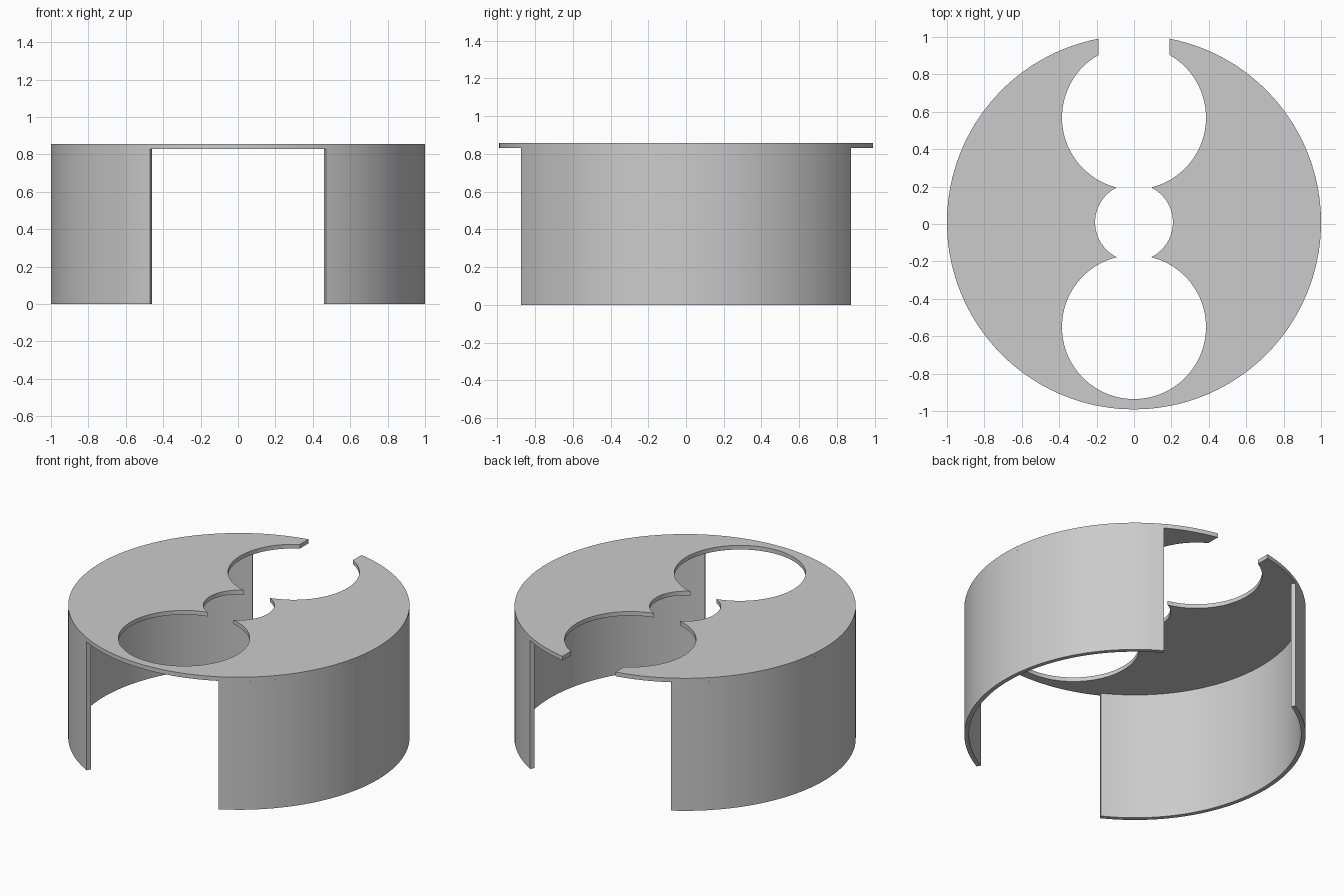
import bpy, bmesh
from math import sin, cos, asin, acos, sqrt, pi, radians

if "Cube" in bpy.data.objects:
    bpy.data.objects.remove(bpy.data.objects["Cube"], do_unlink=True)

CY = 0.009                 # centre of the round plan
R, T = 1.0, 0.027          # outer radius, sheet thickness
WALL_TOP, TOP = 0.83, 0.857
BIG, SMALL, OFFSET = 0.385, 0.208, 0.56   # hole radii, big hole distance
GAP = 0.19                 # half width of the rear slot

grey = bpy.data.materials.new("light grey")
grey.use_nodes = True
grey.diffuse_color = (0.6, 0.6, 0.6, 1)
grey.node_tree.nodes["Principled BSDF"].inputs["Base Color"].default_value = (0.6, 0.6, 0.6, 1)


def arc(cy, r, a0, a1, n):
    """Points on an arc centred on the y axis."""
    return [(r * cos(a0 + (a1 - a0) * i / n), cy + r * sin(a0 + (a1 - a0) * i / n))
            for i in range(n + 1)]


def extrude_outline(name, outline, z0, z1):
    """Solid prism from a closed plan outline."""
    bm = bmesh.new()
    base = bm.faces.new([bm.verts.new((x, y, z0)) for x, y in outline])
    ext = bmesh.ops.extrude_face_region(bm, geom=[base], use_keep_orig=True)
    top = [v for v in ext["geom"] if isinstance(v, bmesh.types.BMVert)]
    bmesh.ops.translate(bm, verts=top, vec=(0, 0, z1 - z0))
    bmesh.ops.recalc_face_normals(bm, faces=bm.faces)
    bmesh.ops.triangulate(bm, faces=[f for f in bm.faces if len(f.verts) > 4])
    mesh = bpy.data.meshes.new(name)
    bm.to_mesh(mesh)
    bm.free()
    mesh.materials.append(grey)
    obj = bpy.data.objects.new(name, mesh)
    bpy.context.collection.objects.link(obj)
    obj.select_set(True)
    bpy.context.view_layer.objects.active = obj
    return obj


bpy.ops.object.select_all(action='DESELECT')

# Top plate: outer rim, rear slot and a chain of three overlapping holes
y_cusp = (OFFSET**2 + SMALL**2 - BIG**2) / (2 * OFFSET)
a_small = asin(y_cusp / SMALL)
a_big = acos((OFFSET - y_cusp) / BIG)      # measured from the hole's axis
a_slot = acos(GAP / BIG)
a_rim = acos(GAP / R)

right_edge = arc(CY + OFFSET, BIG, a_slot, a_big - pi / 2, 36)
right_edge += arc(CY, SMALL, a_small, -a_small, 24)[1:]
right_edge += arc(CY - OFFSET, BIG, pi / 2 - a_big, -pi / 2, 48)[1:]
left_edge = [(-x, y) for x, y in reversed(right_edge)][1:]
rim = arc(CY, R, pi - a_rim, 2 * pi + a_rim, 144)
extrude_outline("top_plate", rim + right_edge + left_edge, WALL_TOP, TOP)

# Curved side walls, open at the front and back
front = -asin(0.873 + CY)
back = asin(0.873 - CY)
wall = arc(CY, R, front, back, 56) + arc(CY, R - T, back, front, 56)
extrude_outline("left_wall", wall, 0, WALL_TOP)
extrude_outline("right_wall", [(-x, y) for x, y in wall], 0, WALL_TOP)

bpy.ops.object.shade_smooth_by_angle(angle=radians(30))
